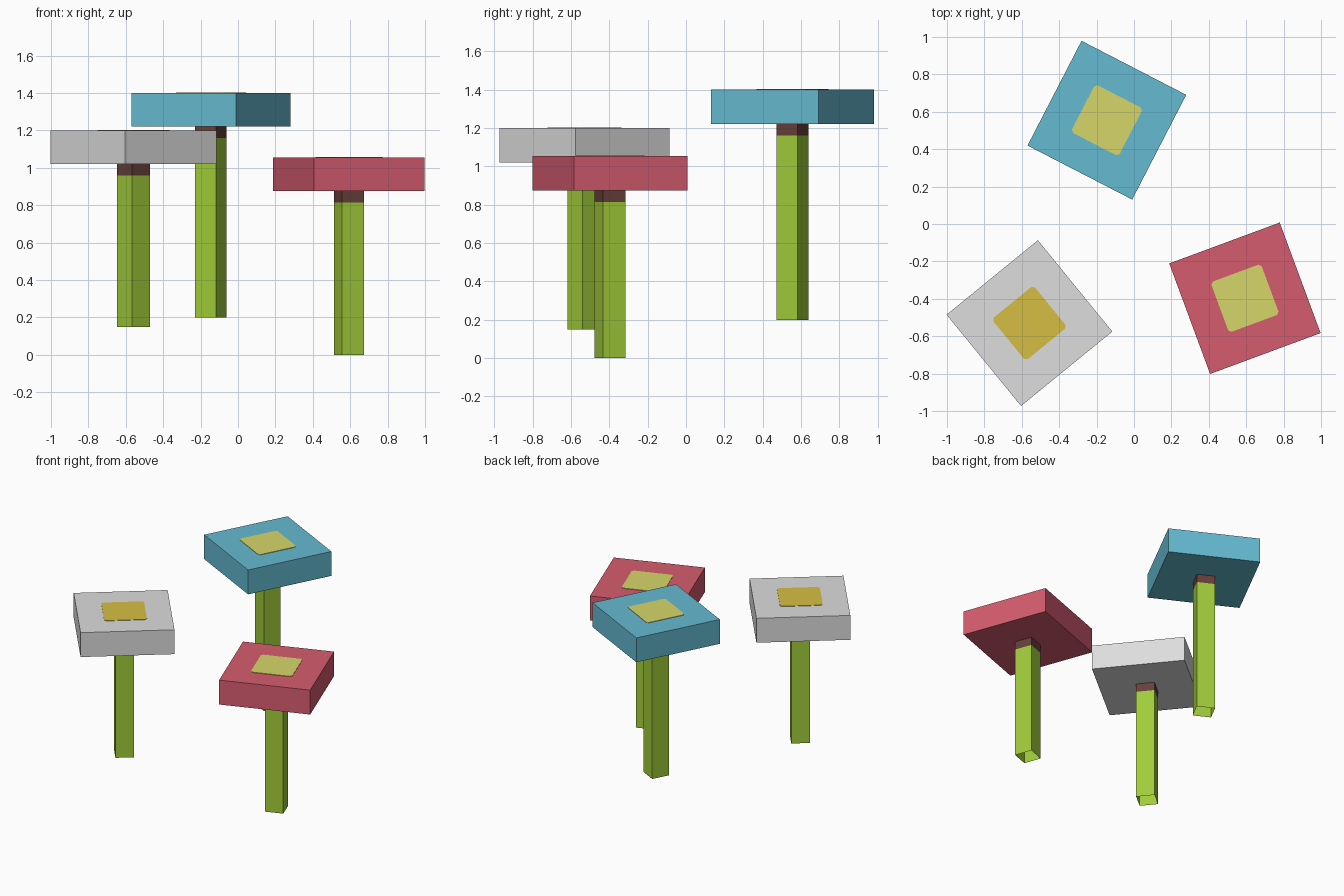
import bpy, bmesh, math

if "Cube" in bpy.data.objects:
    bpy.data.objects.remove(bpy.data.objects["Cube"])


def material(name, rgb):
    """Flat colour from sRGB 0-255 values."""
    m = bpy.data.materials.new(name)
    lin = [((c / 255 + 0.055) / 1.055) ** 2.4 for c in rgb]
    m.diffuse_color = (*lin, 1)
    m.use_nodes = True
    m.node_tree.nodes["Principled BSDF"].inputs["Base Color"].default_value = m.diffuse_color
    return m


BLUE = material("petal blue", (101, 186, 209))
RED = material("petal red", (214, 92, 111))
GREY = material("petal grey", (221, 221, 221))
GREEN = material("stem green", (160, 203, 58))
BROWN = material("stem brown", (104, 63, 58))
YELLOW = material("centre yellow", (214, 214, 106))
GOLD = material("centre gold", (214, 191, 68))


def rings(name, outline, heights, mats, pos, angle, ends=True, rule=None):
    """Straight prism through the given heights, optionally open at the ends."""
    bm = bmesh.new()
    loops = [[bm.verts.new((x, y, z)) for x, y in outline] for z in heights]
    n = len(outline)
    for k in range(len(loops) - 1):
        for i in range(n):
            j = (i + 1) % n
            f = bm.faces.new((loops[k][i], loops[k][j], loops[k + 1][j], loops[k + 1][i]))
            f.material_index = k if rule else 0
    if ends:
        bm.faces.new(loops[0][::-1])
        bm.faces.new(loops[-1])
    me = bpy.data.meshes.new(name)
    bm.to_mesh(me)
    bm.free()
    for m in mats:
        me.materials.append(m)
    ob = bpy.data.objects.new(name, me)
    ob.location = (*pos, 0)
    ob.rotation_euler.z = math.radians(angle)
    bpy.context.collection.objects.link(ob)
    return ob


def square(size, cut=0.0):
    """Square outline, with clipped corners when cut > 0."""
    h = size / 2
    pts = []
    for sx, sy in ((-1, -1), (1, -1), (1, 1), (-1, 1)):
        if not cut:
            pts.append((sx * h, sy * h))
            continue
        a = (sx * h, sy * (h - cut))
        b = (sx * (h - cut), sy * h)
        pts += [a, b] if sx == sy else [b, a]
    return pts


def flower(label, pos, angle, base, under, petal, centre):
    # open square stem, brown just below the head
    rings(label + "_stem", square(0.125), (base, under - 0.06, under),
          [GREEN, BROWN], pos, angle, ends=False, rule=True)
    # square flower head
    rings(label + "_head", square(0.63), (under, under + 0.18), [petal], pos, angle)
    # painted centre plate
    rings(label + "_centre", square(0.287, 0.014), (under + 0.178, under + 0.183),
          [centre], pos, angle)


flower("blue_flower", (-0.145, 0.555), -27.3, 0.20, 1.22, BLUE, YELLOW)
flower("red_flower", (0.593, -0.397), 20.3, 0.00, 0.875, RED, YELLOW)
flower("grey_flower", (-0.559, -0.53), 39.2, 0.15, 1.02, GREY, GOLD)
